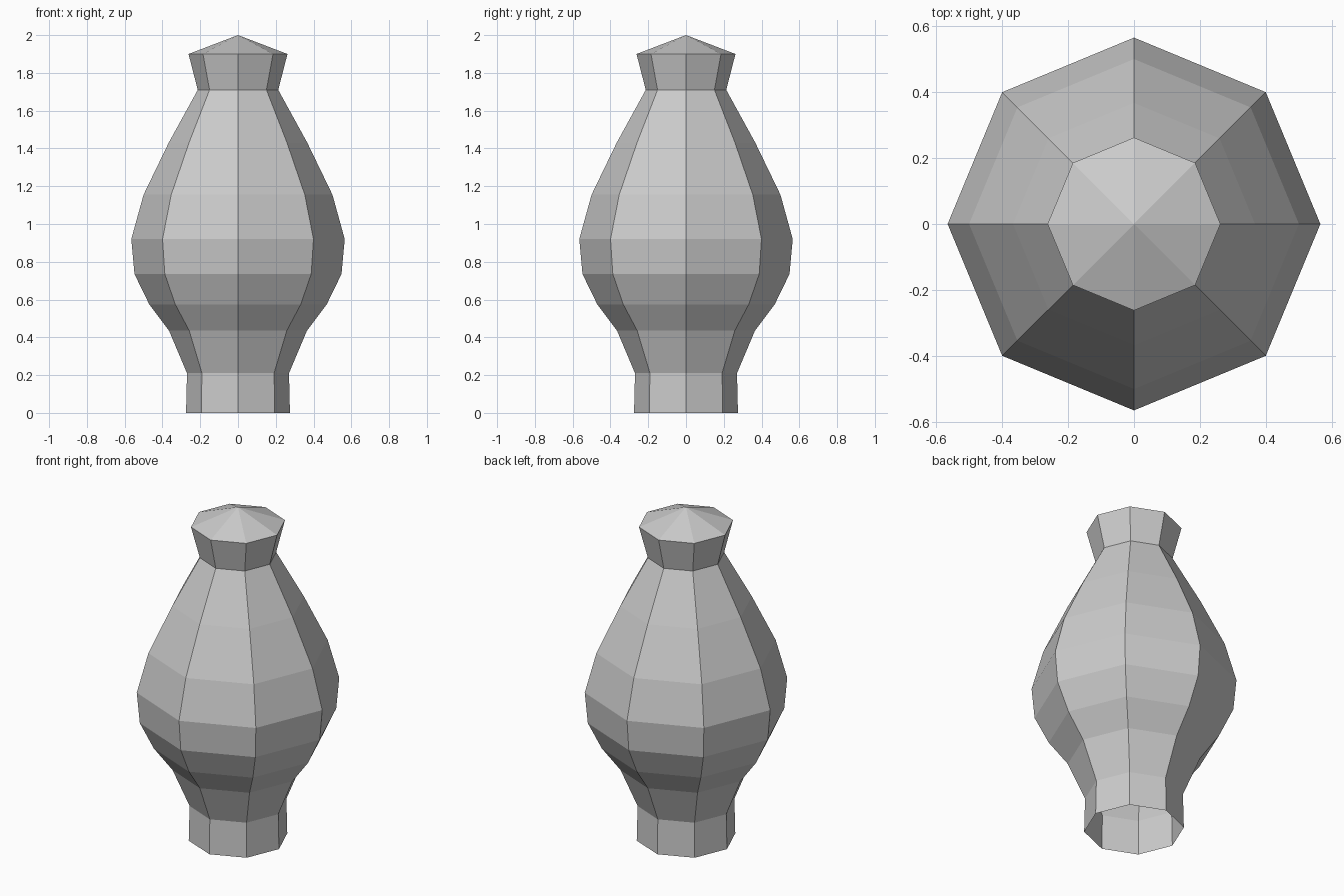
import bpy, bmesh, math

if "Cube" in bpy.data.objects:
    bpy.data.objects.remove(bpy.data.objects["Cube"])

SIDES = 8


def lathe(name, profile):
    """Turn a (radius, z) profile into a flat-faceted octagonal shell."""
    bm = bmesh.new()
    rings = []
    for r, z in profile:
        if r == 0:
            rings.append([bm.verts.new((0, 0, z))] * SIDES)
        else:
            rings.append([bm.verts.new((r * math.cos(math.tau * i / SIDES),
                                        r * math.sin(math.tau * i / SIDES), z))
                          for i in range(SIDES)])
    for low, high in zip(rings, rings[1:]):
        for i in range(SIDES):
            j = (i + 1) % SIDES
            corners = [low[i], low[j], high[j], high[i]]
            bm.faces.new(list(dict.fromkeys(corners)))
    mesh = bpy.data.meshes.new(name)
    bm.to_mesh(mesh)
    bm.free()
    obj = bpy.data.objects.new(name, mesh)
    bpy.context.collection.objects.link(obj)
    return obj


# Urn: open-bottomed foot, bulging body, flared neck and shallow pointed lid
lathe("urn", [
    (0.275, 0.0), (0.27, 0.21),                                  # foot
    (0.365, 0.435), (0.47, 0.575), (0.548, 0.735),               # lower belly
    (0.565, 0.92), (0.50, 1.155), (0.367, 1.43), (0.213, 1.71),  # shoulder
    (0.262, 1.90), (0.0, 2.0),                                   # neck and lid
])
